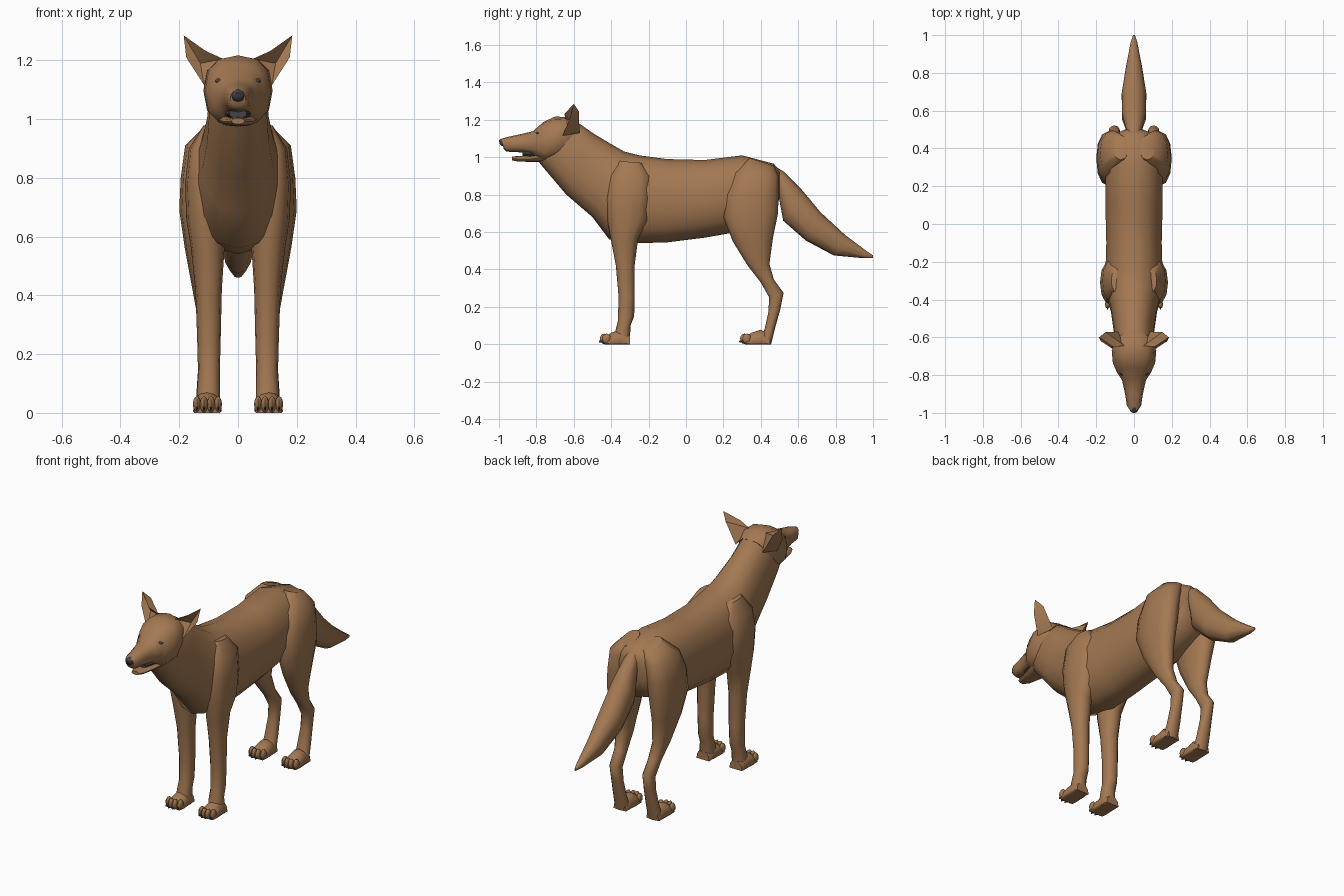
import bpy, bmesh, math
from mathutils import Vector, Matrix


def material(name, rgb):
    m = bpy.data.materials.new(name)
    m.diffuse_color = (*rgb, 1)
    return m


FUR = material("brown fur", (0.37, 0.19, 0.085))
DARK = material("dark grey", (0.06, 0.055, 0.055))


def finish(name, bm, mat, angle=50):
    bmesh.ops.recalc_face_normals(bm, faces=bm.faces)
    me = bpy.data.meshes.new(name)
    bm.to_mesh(me)
    bm.free()
    me.materials.append(mat)
    ob = bpy.data.objects.new(name, me)
    bpy.context.collection.objects.link(ob)
    bpy.ops.object.select_all(action='DESELECT')
    ob.select_set(True)
    bpy.context.view_layer.objects.active = ob
    bpy.ops.object.shade_smooth_by_angle(angle=math.radians(angle))
    return ob


def loft(name, sections, mat=FUR, sides=12, s=1, dy=0, power=0.9):
    """Skin oval rings; each is (y1, z1, y2, z2, centre x, half width)."""
    bm = bmesh.new()
    rings = []
    for y1, z1, y2, z2, xc, w in sections:
        ring = []
        for i in range(sides):
            a = 2 * math.pi * i / sides
            c, d = math.cos(a), math.sin(a)
            c = math.copysign(abs(c) ** power, c)
            d = math.copysign(abs(d) ** power, d)
            y = (y1 + y2) / 2 + c * (y1 - y2) / 2
            z = (z1 + z2) / 2 + c * (z1 - z2) / 2
            ring.append(bm.verts.new((s * (xc + d * w), y + dy, max(z, 0))))
        rings.append(ring)
    for a, b in zip(rings, rings[1:]):
        for i in range(sides):
            j = (i + 1) % sides
            bm.faces.new((a[i], a[j], b[j], b[i]))
    bm.faces.new(rings[0])
    bm.faces.new(rings[-1])
    return finish(name, bm, mat)


def blob(name, loc, size, mat=FUR, seg=8, rings=6):
    bm = bmesh.new()
    m = Matrix.Translation(Vector(loc)) @ Matrix.Diagonal((*size, 1))
    bmesh.ops.create_uvsphere(bm, u_segments=seg, v_segments=rings, radius=1, matrix=m)
    return finish(name, bm, mat)


# Torso and neck
loft("torso", [
    (.50, .93, .50, .78, 0, .05), (.47, .965, .46, .68, 0, .125),
    (.30, 1.01, .27, .60, 0, .155), (.10, .985, .10, .57, 0, .155),
    (-.10, .99, -.10, .545, 0, .15), (-.25, 1.01, -.27, .54, 0, .155),
    (-.33, 1.03, -.41, .56, 0, .15), (-.40, 1.07, -.50, .68, 0, .125),
    (-.50, 1.13, -.64, .80, 0, .107), (-.57, 1.18, -.75, .93, 0, .10),
    (-.62, 1.18, -.80, .99, 0, .085)], sides=14)

# Skull and muzzle
loft("head", [
    (-.575, 1.18, -.66, 1.0, 0, .09), (-.62, 1.215, -.72, .98, 0, .118),
    (-.70, 1.217, -.77, .975, 0, .112), (-.76, 1.19, -.805, 1.0, 0, .092),
    (-.82, 1.138, -.835, 1.02, 0, .063), (-.90, 1.12, -.90, 1.027, 0, .047),
    (-.96, 1.107, -.96, 1.03, 0, .038), (-.985, 1.098, -.975, 1.045, 0, .026)],
    power=0.8)

# Lower jaw and mouth interior
loft("lower_jaw", [
    (-.74, 1.03, -.76, .975, 0, .072), (-.83, 1.008, -.83, .975, 0, .05),
    (-.90, 1.006, -.90, .977, 0, .036), (-.93, 1.004, -.93, .983, 0, .022)])
loft("mouth_interior", [
    (-.76, 1.04, -.76, 1.0, 0, .055), (-.83, 1.035, -.83, 1.0, 0, .042),
    (-.875, 1.035, -.875, 1.003, 0, .03)], DARK)

# Nose
loft("nose", [
    (-.972, 1.104, -.968, 1.058, 0, .024), (-.99, 1.098, -.985, 1.06, 0, .021),
    (-1.0, 1.09, -.996, 1.07, 0, .012)], DARK, sides=8)

# Tail
loft("tail", [
    (.46, .96, .47, .87, 0, .03), (.52, .925, .49, .82, 0, .045),
    (.62, .825, .52, .66, 0, .066), (.72, .705, .64, .555, 0, .068),
    (.85, .585, .79, .475, 0, .045), (.97, .495, .95, .460, 0, .018),
    (1.0, .475, 1.0, .460, 0, .005)], sides=10)

FRONT_LEG = [
    (-.36, .98, -.24, .97, .09, .03), (-.41, .90, -.19, .90, .112, .055),
    (-.43, .78, -.19, .78, .114, .066), (-.42, .66, -.20, .66, .110, .066),
    (-.40, .55, -.255, .57, .103, .057), (-.375, .42, -.275, .42, .100, .045),
    (-.36, .25, -.275, .25, .099, .040), (-.365, .12, -.277, .15, .099, .037),
    (-.38, .06, -.297, .10, .100, .039), (-.39, 0, -.300, 0, .103, .041)]
HIND_LEG = [
    (.34, .995, .47, .955, .07, .04), (.26, .92, .495, .90, .11, .07),
    (.21, .80, .495, .80, .125, .07), (.20, .68, .492, .70, .133, .067),
    (.25, .55, .465, .57, .128, .053), (.33, .42, .446, .43, .116, .040),
    (.40, .33, .470, .345, .107, .033), (.445, .25, .522, .275, .104, .031),
    (.44, .17, .505, .19, .103, .031), (.42, .08, .480, .10, .103, .037),
    (.39, 0, .455, 0, .104, .041)]
PAW = [
    (-.30, .05, -.30, -.05, .104, .040), (-.35, .078, -.35, -.06, .104, .046),
    (-.40, .062, -.40, -.05, .104, .049), (-.435, .038, -.435, -.03, .104, .045)]

# Cupped ear: inner edge, rim, tip, outer edge, base, cup and back points
EAR = [(.05, -.645, 1.205), (.11, -.65, 1.232), (.185, -.60, 1.285),
       (.176, -.62, 1.21), (.115, -.66, 1.115), (.128, -.605, 1.19),
       (.15, -.572, 1.245), (.085, -.57, 1.13)]
EAR_FACES = [(5, 0, 1), (5, 1, 2), (5, 2, 3), (5, 3, 4), (5, 4, 0), (0, 6, 1),
             (1, 6, 2), (2, 6, 3), (3, 6, 7), (3, 7, 4), (0, 7, 6), (0, 4, 7)]

for side, s in (("right", 1), ("left", -1)):
    # Ears
    bm = bmesh.new()
    vs = [bm.verts.new((s * x, y, z)) for x, y, z in EAR]
    for f in EAR_FACES:
        bm.faces.new([vs[i] for i in f])
    finish(side + "_ear", bm, FUR)

    # Eyes
    blob(side + "_eye", (s * .064, -.787, 1.13), (.014, .016, .009), DARK)

    # Legs and paws
    for end, leg, dy in (("front", FRONT_LEG, 0), ("hind", HIND_LEG, .75)):
        tag = f"{side}_{end}"
        loft(tag + "_leg", leg, s=s)
        loft(tag + "_paw", PAW, s=s, dy=dy)
        # Toes and claws
        for k in range(4):
            x = .068 + k * .024
            y = -.425 - (.012 if k in (1, 2) else 0) + dy
            blob(f"{tag}_toe_{k}", (s * x, y, .029), (.0135, .024, .028))
            blob(f"{tag}_claw_{k}", (s * x, y - .021, .015), (.004, .009, .007),
                 DARK, 6, 4)
